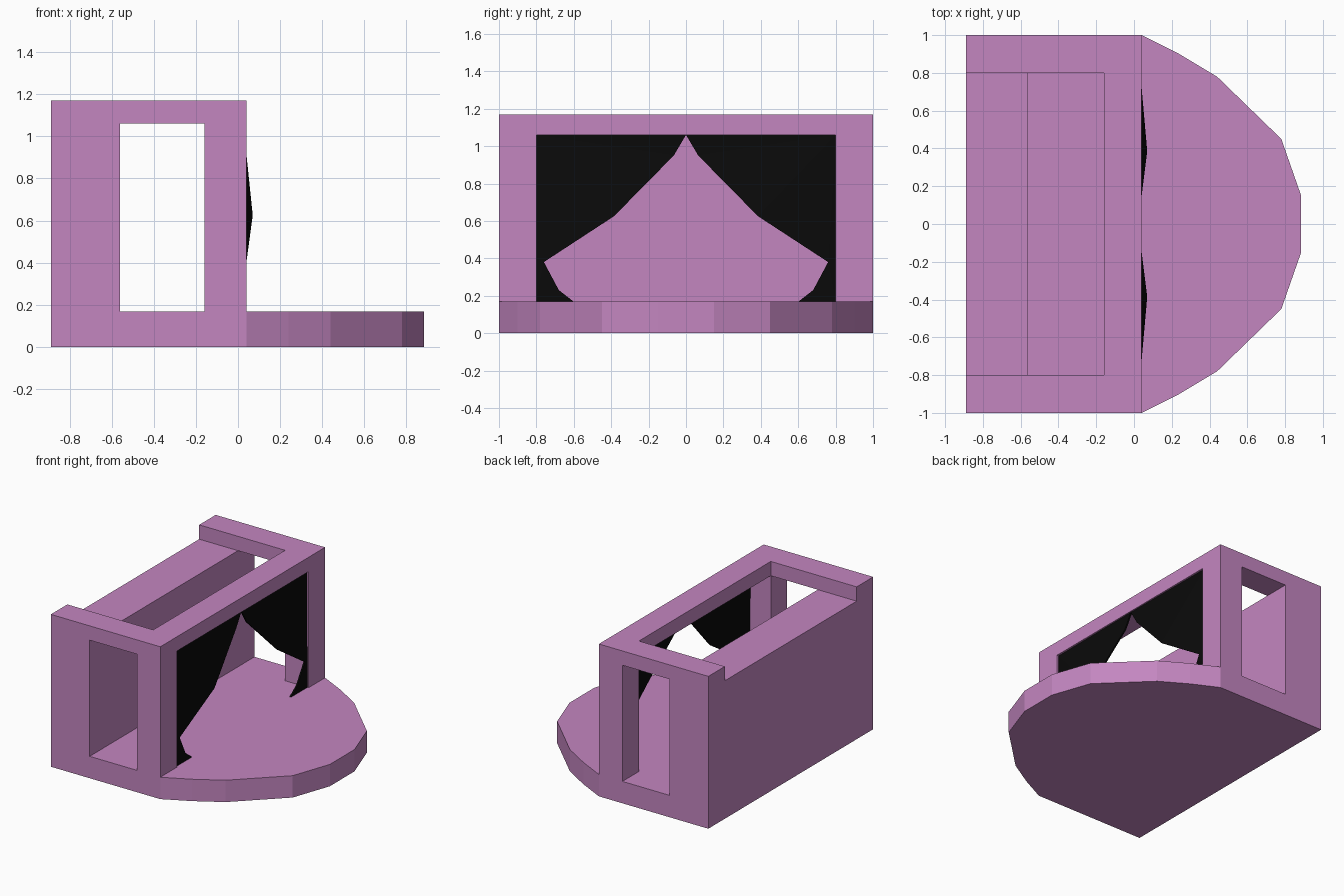
import bpy, bmesh

if "Cube" in bpy.data.objects:
    bpy.data.objects.remove(bpy.data.objects["Cube"])


def material(name, rgb):
    m = bpy.data.materials.new(name)
    m.diffuse_color = (*rgb, 1)
    m.use_nodes = True
    m.node_tree.nodes["Principled BSDF"].inputs["Base Color"].default_value = m.diffuse_color
    return m


def finish(bm, name, mat):
    bmesh.ops.remove_doubles(bm, verts=bm.verts, dist=0.0005)
    bmesh.ops.recalc_face_normals(bm, faces=bm.faces)
    me = bpy.data.meshes.new(name)
    bm.to_mesh(me)
    bm.free()
    me.materials.append(mat)
    ob = bpy.data.objects.new(name, me)
    bpy.context.collection.objects.link(ob)
    return ob


mauve = material("mauve", (0.55, 0.24, 0.53))
black = material("black", (0.003, 0.003, 0.003))

FLOOR, LINTEL, TOP, FRONT = 0.168, 1.06, 1.17, 0.04
X = [-0.89, -0.56, -0.16, FRONT]
Y = [-1, -0.8, 0.8, 1]
Z = [0, FLOOR, LINTEL, TOP]


def filled(c):
    """Which cells of the 3x3x3 block are solid in the stage house."""
    i, j, k = c
    if min(c) < 0 or max(c) > 2:
        return i == 3 and k == 0 and 0 <= j <= 2   # apron joins here
    if k == 0:
        return True                       # floor
    if k == 1:
        return i == 0 or (i == 2 and j != 1)   # back wall, front posts
    return i == 2 or j != 1               # top frame, open at the back


# Stage house: skin of all solid cells
bm = bmesh.new()
axes = (X, Y, Z)
for i in range(3):
    for j in range(3):
        for k in range(3):
            if not filled((i, j, k)):
                continue
            for a in range(3):
                for s in (0, 1):
                    n = [i, j, k]
                    n[a] += 2 * s - 1
                    if filled(n):
                        continue
                    b, c = (a + 1) % 3, (a + 2) % 3
                    face = []
                    for u, v in ((0, 0), (1, 0), (1, 1), (0, 1)):
                        p = [i, j, k]
                        p[a] += s
                        p[b] += u
                        p[c] += v
                        face.append(bm.verts.new([axes[q][p[q]] for q in range(3)]))
                    bm.faces.new(face)

# Rounded apron in front of the opening
half = [(FRONT, 1), (0.24, 0.9), (0.44, 0.78), (0.78, 0.45), (0.885, 0.15)]
rim = half + [(x, -y) for x, y in reversed(half)]
plan = rim + [(FRONT, -0.8), (FRONT, 0.8)]
for z in (0, FLOOR):
    bm.faces.new([bm.verts.new((x, y, z)) for x, y in plan])
for (x0, y0), (x1, y1) in zip(rim, rim[1:]):
    bm.faces.new([bm.verts.new(p) for p in
                  ((x0, y0, 0), (x1, y1, 0), (x1, y1, FLOOR), (x0, y0, FLOOR))])
finish(bm, "stage_house", mauve)

# Drawn-back curtains: outer top corner first, then the swagged edge (x, y, z)
edge = [(0.025, 0.8, LINTEL), (0.03, 0, LINTEL), (0.03, 0.065, 0.95),
        (0.07, 0.385, 0.625), (0.037, 0.76, 0.38), (0.03, 0.68, 0.23),
        (0.03, 0.6, FLOOR), (0.03, 0.8, FLOOR)]
for side, name in ((1, "curtain_left"), (-1, "curtain_right")):
    bm = bmesh.new()
    layers = [[bm.verts.new((x - d, y * side, z)) for x, y, z in edge]
              for d in (0, 0.012)]
    for vs in layers:
        # fan above the tie point, then the lower tail
        for t in ((0, 1, 2), (0, 2, 3), (0, 3, 4), (0, 4, 7), (4, 5, 7), (5, 6, 7)):
            bm.faces.new([vs[q] for q in t])
    for q in range(len(edge)):
        r = (q + 1) % len(edge)
        bm.faces.new((layers[0][q], layers[0][r], layers[1][r], layers[1][q]))
    finish(bm, name, black)
